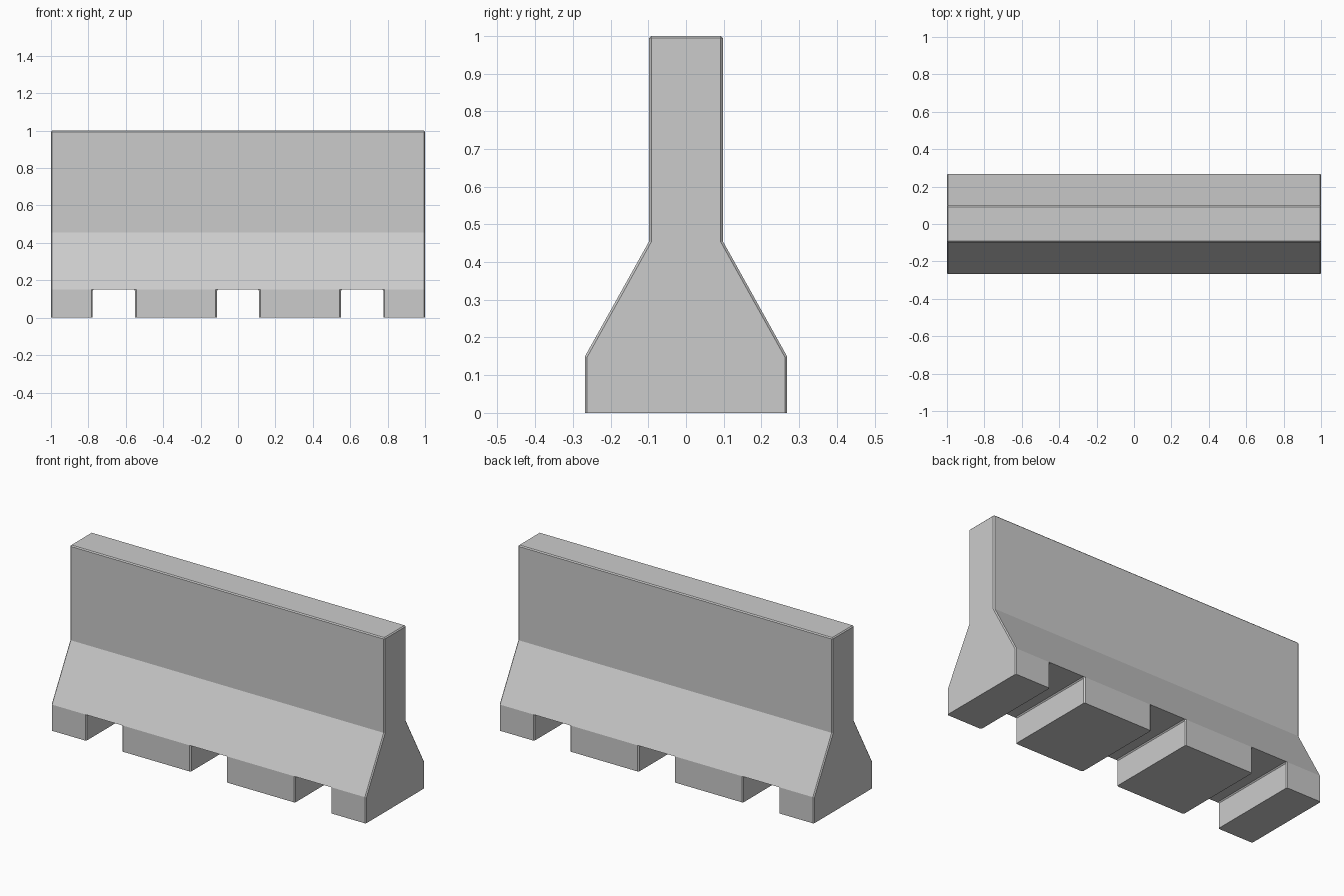
import bpy, bmesh

if "Cube" in bpy.data.objects:
    bpy.data.objects.remove(bpy.data.objects["Cube"])

# Half cross-section (y, z), mirrored to make the full barrier outline
half = [(0.268, 0.0), (0.268, 0.15), (0.098, 0.455), (0.098, 1.0)]
profile = [(-y, z) for y, z in half] + half[::-1]
n = len(profile)

# Stations along the length; every second span is a forklift notch
stations = [-1.0, -0.777, -0.55, -0.113, 0.113, 0.55, 0.777, 1.0]

bm = bmesh.new()
rings = [[bm.verts.new((x, y, z)) for y, z in profile] for x in stations]

# Long walls, plus feet and notch ceilings
for i in range(len(stations) - 1):
    a, b = rings[i], rings[i + 1]
    notch = i % 2 == 1
    for j in range(1, n - 2):
        bm.faces.new((a[j], a[j + 1], b[j + 1], b[j]))
    if notch:
        bm.faces.new((a[1], b[1], b[n - 2], a[n - 2]))
    else:
        for j in (0, n - 2, n - 1):
            k = (j + 1) % n
            bm.faces.new((a[j], a[k], b[k], b[j]))

# End caps and the inner walls of the notches
bm.faces.new(rings[0])
bm.faces.new(rings[-1])
for r in rings[1:-1]:
    bm.faces.new((r[0], r[1], r[n - 2], r[n - 1]))
bmesh.ops.recalc_face_normals(bm, faces=bm.faces)

# Merge coplanar strips of the long walls
flat = [e for e in bm.edges if e.calc_face_angle(0) < 0.01]
bmesh.ops.dissolve_edges(bm, edges=flat, use_verts=True)

# Small chamfer on all hard edges except those touching the ground
hard = [e for e in bm.edges if e.calc_face_angle(0) > 0.7
        and max(v.co.z for v in e.verts) > 0.01]
bmesh.ops.bevel(bm, geom=hard, offset=0.006, offset_type='OFFSET',
                segments=1, profile=0.5, affect='EDGES', clamp_overlap=True)
bmesh.ops.recalc_face_normals(bm, faces=bm.faces)

mesh = bpy.data.meshes.new("barrier_body")
bm.to_mesh(mesh)
bm.free()
bpy.context.collection.objects.link(bpy.data.objects.new("barrier_body", mesh))
